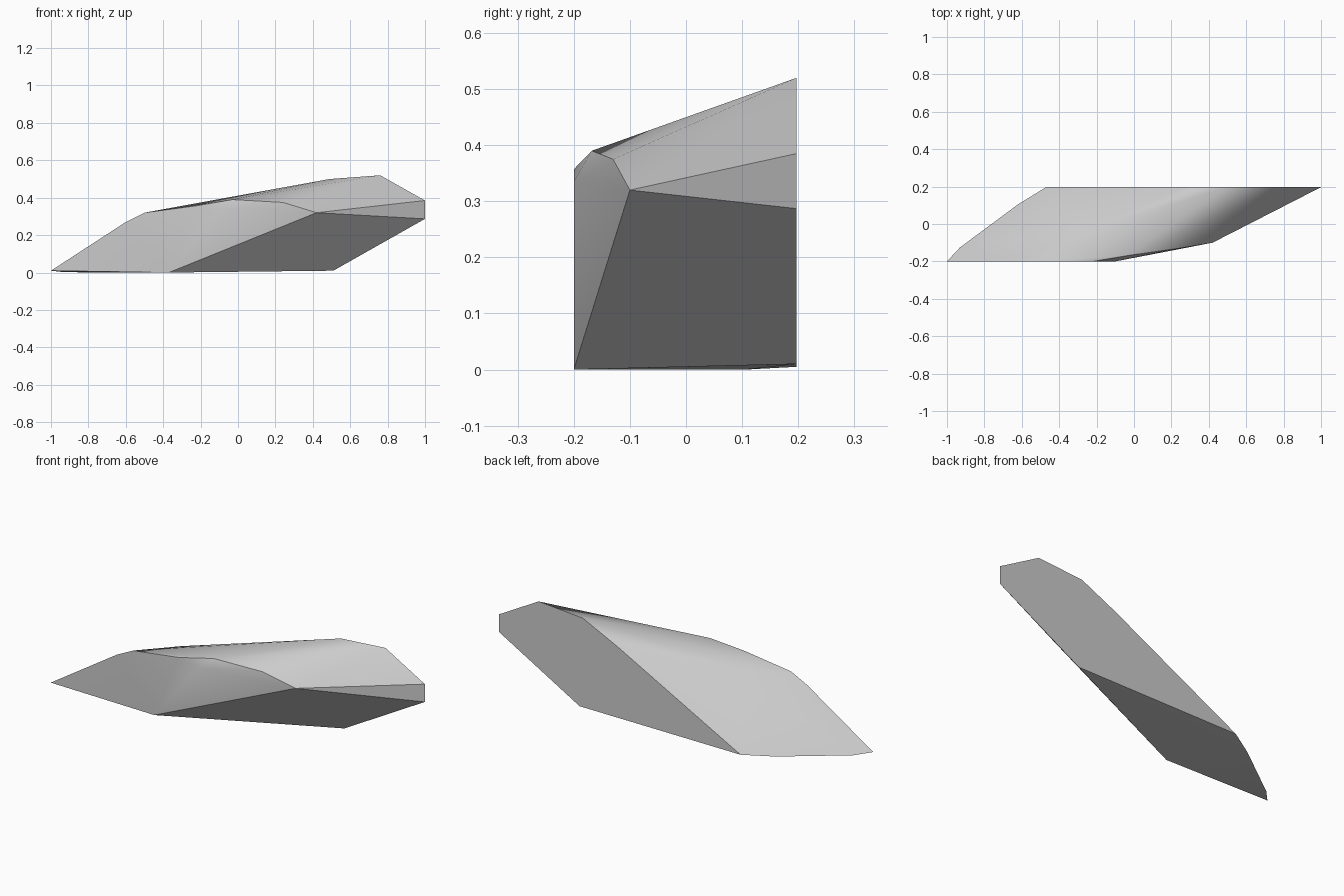
import bpy
import bmesh
import math

cube = bpy.data.objects.get("Cube")
if cube:
    bpy.data.objects.remove(cube, do_unlink=True)


def flat_material(name, colour):
    material = bpy.data.materials.new(name)
    material.use_nodes = True
    material.diffuse_color = colour
    shader = next(n for n in material.node_tree.nodes if n.type == "BSDF_PRINCIPLED")
    shader.inputs["Base Color"].default_value = colour
    shader.inputs["Roughness"].default_value = 0.9
    return material


def hull_object(name, points, material, sharp_angle):
    """Wrap a convex faceted stone around the given corner points."""
    bm = bmesh.new()
    for point in points:
        bm.verts.new(point)
    result = bmesh.ops.convex_hull(bm, input=bm.verts[:])
    loose = [v for v in set(result["geom_interior"] + result["geom_unused"])
             if isinstance(v, bmesh.types.BMVert) and v.is_valid and not v.link_faces]
    bmesh.ops.delete(bm, geom=loose, context="VERTS")
    bmesh.ops.dissolve_limit(bm, angle_limit=math.radians(0.5),
                             verts=bm.verts[:], edges=bm.edges[:])
    bmesh.ops.recalc_face_normals(bm, faces=bm.faces[:])
    mesh = bpy.data.meshes.new(name)
    bm.to_mesh(mesh)
    bm.free()
    mesh.materials.append(material)
    obj = bpy.data.objects.new(name, mesh)
    bpy.context.collection.objects.link(obj)
    bpy.ops.object.select_all(action="DESELECT")
    obj.select_set(True)
    bpy.context.view_layer.objects.active = obj
    bpy.ops.object.shade_smooth_by_angle(angle=sharp_angle)
    return obj


# Flat front cut, as an x-z outline
FRONT_Y = -0.2
front_cut = [(-1, 0.01), (-0.6, 0.27), (-0.5, 0.32), (-0.22, 0.357),
             (-0.1, 0.335), (-0.37, 0)]

# Flat back cut, as an x-z outline
BACK_Y = 0.197
back_cut = [(-0.47, 0.005), (0.28, 0.4), (0.49, 0.5), (0.76, 0.52),
            (1, 0.385), (1, 0.287), (0.51, 0.01)]

# Ridge corners on the top and right shoulder
ridge = [(-0.03, -0.168, 0.39), (0.24, -0.13, 0.375),
         (0.42, -0.1, 0.32), (-0.31, -0.05, 0.338)]

# Corners along the slanting lower left edge
foot = [(-0.93, -0.125, 0.002), (-0.62, 0.105, 0)]

corners = [(x, FRONT_Y, z) for x, z in front_cut]
corners += [(x, BACK_Y, z) for x, z in back_cut]
corners += ridge + foot

stone_grey = flat_material("stone grey", (0.6, 0.6, 0.6, 1))
hull_object("stone_slab", corners, stone_grey, math.radians(30))
